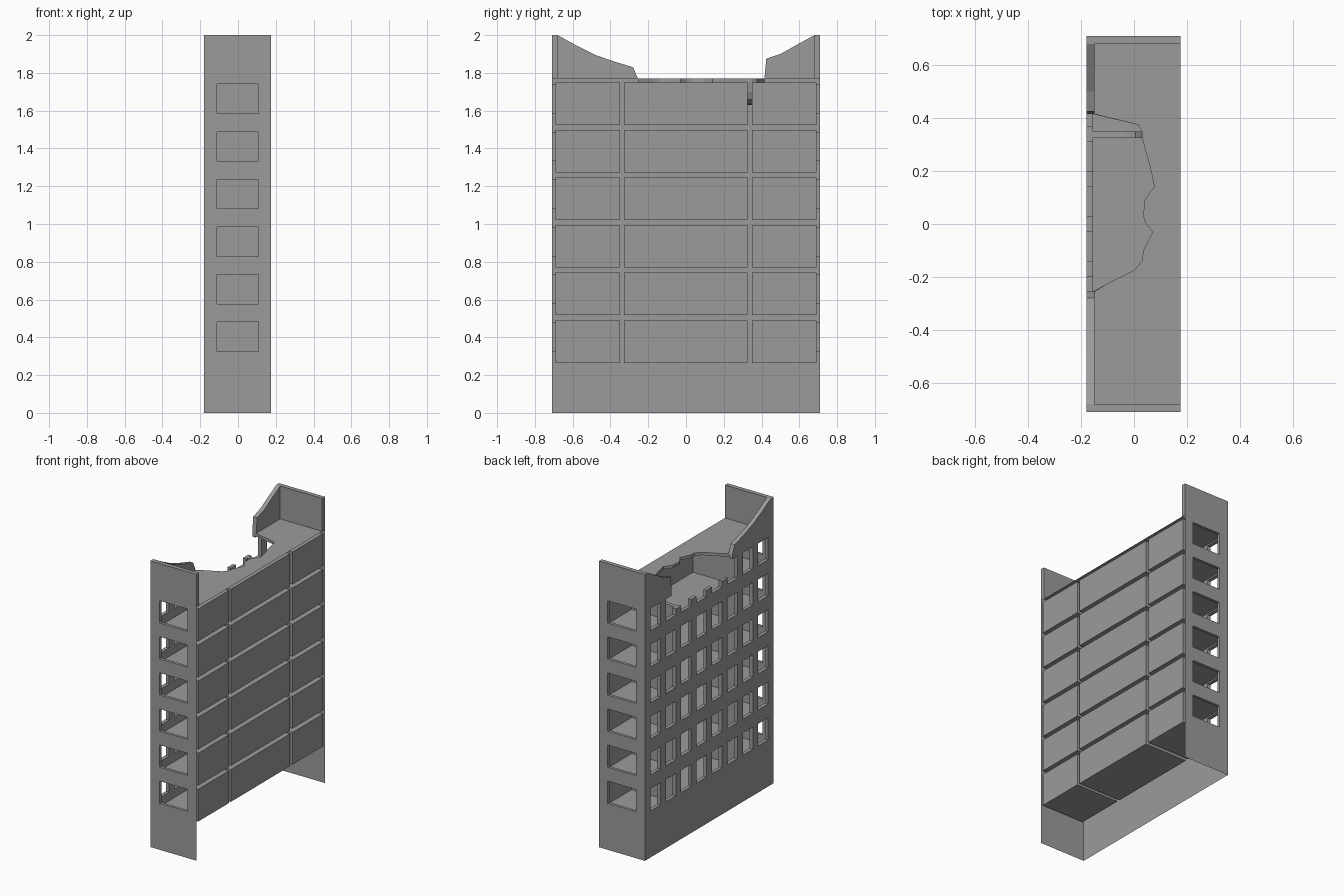
import bpy, bmesh

cube = bpy.data.objects.get("Cube")
if cube:
    bpy.data.objects.remove(cube)

concrete = bpy.data.materials.new("concrete_grey")
concrete.use_nodes = True
GREY = (0.33, 0.33, 0.33, 1)
concrete.diffuse_color = GREY
concrete.node_tree.nodes["Principled BSDF"].inputs["Base Color"].default_value = GREY

# Overall layout
X0, X1, Y1 = -0.18, 0.175, 0.71        # outer planes
XR, XP = -0.155, -0.15                 # room side and parapet side of the facade
ROOF, CEILING, JAG = 1.77, 1.75, 1.63
BREAK = (-0.255, 0.415)                # collapsed stretch of the facade
PITCH, FLOORS = 0.252, 6
COLUMNS = [0.085 + 0.17 * i for i in range(-4, 4)]
BAYS = [(-0.69, -0.35), (-0.328, 0.325), (0.35, 0.69)]
PROFILE = [(-0.71, 2), (-0.68, 2), (-0.58, 1.945), (-0.48, 1.895), (-0.38, 1.86),
           (-0.28, 1.83), (-0.255, ROOF), (0.415, ROOF), (0.425, 1.875),
           (0.5, 1.9), (0.58, 1.945), (0.68, 2), (0.71, 2)]
HOLE = [(-0.1, -0.225), (-0.04, -0.195), (0, -0.175), (0.03, -0.14), (0.035, -0.1),
        (0.055, -0.06), (0.07, -0.03), (0.045, 0), (0.035, 0.03), (0.04, 0.09),
        (0.06, 0.12), (0.077, 0.14), (0.06, 0.22), (0.045, 0.27), (0.03, 0.325),
        (0.03, 0.35), (0.015, 0.375)]

sills = [0.325 + PITCH * k for k in range(FLOORS)]
heads = [s + 0.155 for s in sills]
ys = sorted({round(c + d, 4) for c in COLUMNS for d in (-0.055, 0.055)}
            | {p[0] for p in PROFILE})
xs = [X0, -0.11, 0.108, X1]
zs = sorted({round(z, 4) for z in sills + heads})


def top(y):
    for (a, za), (b, zb) in zip(PROFILE, PROFILE[1:]):
        if a <= y <= b:
            return za + (zb - za) * (y - a) / (b - a)
    return ROOF


def in_row(z):
    return any(s < z < h for s, h in zip(sills, heads))


def facade_solid(y, z):
    if BREAK[0] < y < BREAK[1] and z > JAG:
        return False
    return not (in_row(z) and any(abs(y - c) < 0.055 for c in COLUMNS))


def end_solid(x, z):
    return not (in_row(z) and xs[1] < x < xs[2])


def face(bm, pts):
    bm.faces.new([bm.verts.new(p) for p in pts])


def sheet(bm, place, us, vs, keep):
    """Gridded wall that leaves out the cells where keep is false."""
    for a, b in zip(us, us[1:]):
        for c, d in zip(vs, vs[1:]):
            if keep((a + b) / 2, (c + d) / 2):
                face(bm, [place(a, c), place(b, c), place(b, d), place(a, d)])
    weld(bm)


def weld(bm):
    bmesh.ops.remove_doubles(bm, verts=bm.verts[:], dist=1e-4)
    bmesh.ops.dissolve_degenerate(bm, edges=bm.edges[:], dist=1e-5)


def thicken(bm, wanted, move):
    """Draw the chosen open edges inward to give reveals and broken rims."""
    rim = [e for e in bm.edges
           if e.is_boundary and wanted(e.verts[0].co, e.verts[1].co)]
    new = bmesh.ops.extrude_edge_only(bm, edges=rim)["geom"]
    for v in new:
        if isinstance(v, bmesh.types.BMVert):
            move(v.co)


def finish(bm, name):
    weld(bm)
    bmesh.ops.recalc_face_normals(bm, faces=bm.faces[:])
    mesh = bpy.data.meshes.new(name)
    bm.to_mesh(mesh)
    bm.free()
    mesh.materials.append(concrete)
    bpy.context.collection.objects.link(bpy.data.objects.new(name, mesh))


def inside(values, lo, hi):
    return [lo] + [v for v in values if lo + 1e-3 < v < hi - 1e-3] + [hi]


# Windowed facade with its collapsed parapet
def facade_point(x):
    return lambda y, z: (x, y, top(y) if z == 2 else z)


def facade_rim(a, b):
    if max(a.z, b.z) < 1e-3:
        return False
    return not (abs(a.y) > 0.679 and abs(b.y) > 0.679)


def facade_move(co):
    co.x = XP if co.z > 1.76 else XR


bm = bmesh.new()
sheet(bm, facade_point(X0), ys, sorted([0] + zs + [JAG, ROOF, 2]), facade_solid)
thicken(bm, facade_rim, facade_move)
sheet(bm, facade_point(XP), ys, [ROOF, 2],
      lambda y, z: facade_solid(y, z) and abs(y) < 0.68)
finish(bm, "facade_wall")

# End walls with one window per floor
def end_rim(a, b):
    if min(a.z, b.z) > 1.76:
        return min(a.x, b.x) > X0 + 1e-3 or abs(a.x - b.x) > 1e-3
    return min(a.z, b.z) > 1e-3 and not (abs(a.x - b.x) < 1e-4 and
                                         (a.x < X0 + 1e-3 or a.x > X1 - 1e-3))


for side, name in ((-1, "front_end_wall"), (1, "back_end_wall")):
    def end_move(co):
        co.y = side * (0.68 if co.z > 1.76 else 0.69)

    bm = bmesh.new()
    sheet(bm, lambda x, z: (x, side * Y1, z), xs, [0] + zs + [ROOF, 2], end_solid)
    thicken(bm, end_rim, end_move)
    face(bm, [(x, side * 0.68, z) for x, z in
              ((XP, ROOF), (X1, ROOF), (X1, 2), (XP, 2))])
    finish(bm, name)

# Rooms: thin shells with gaps between them
CRACK = [(0.03, CEILING), (0.022, 1.7), (0.005, 1.66), (-0.03, 1.64), (XR, JAG)]
for k in range(FLOORS):
    z0, z1 = 0.265 + PITCH * k, 0.49 + PITCH * k
    broken = k == FLOORS - 1
    for n, (y0, y1) in enumerate(BAYS):
        bm = bmesh.new()
        levels = inside(sorted(zs + [JAG]), z0, z1)
        sheet(bm, lambda y, z: (XR, y, z), inside(ys, y0, y1), levels, facade_solid)
        face(bm, [(X1, y0, z0), (X1, y1, z0), (X1, y1, z1), (X1, y0, z1)])
        face(bm, [(XR, y0, z0), (X1, y0, z0), (X1, y1, z0), (XR, y1, z0)])
        for y in (y0, y1):
            if abs(y) > 0.6:
                sheet(bm, lambda x, z: (x, y, z), [XR] + xs[1:], levels, end_solid)
            elif broken and y > 0:
                face(bm, [(x, y, z) for x, z in
                          [(XR, z0), (X1, z0), (X1, z1)] + CRACK])
            else:
                face(bm, [(XR, y, z0), (X1, y, z0), (X1, y, z1), (XR, y, z1)])
        # Ceiling, torn open on the top floor
        outline = [(XR, y0), (X1, y0), (X1, y1), (XR, y1)]
        if broken and n == 1:
            torn = [p for p in HOLE if p[1] <= y1]
            outline = outline[:3] + torn[::-1] + [(XR, BREAK[0])]
        elif broken and n == 2:
            torn = [p for p in HOLE if p[1] >= y0]
            outline = torn[:1] + outline[1:] + [(XR, BREAK[1])] + torn[:0:-1]
        face(bm, [(x, y, z1) for x, y in outline])
        finish(bm, f"room_floor_{k + 1}_bay_{n + 1}")

# Roof slab with the collapsed hole and its ragged rim
bm = bmesh.new()
rim = [(XP, BREAK[0])] + HOLE + [(XP, BREAK[1])]
face(bm, [(x, y, ROOF) for x, y in
          [(XP, 0.68), (X1, 0.68), (X1, -0.68), (XP, -0.68)] + rim])
for a, b in zip(rim, rim[1:]):
    face(bm, [(*a, CEILING), (*b, CEILING), (*b, ROOF), (*a, ROOF)])
finish(bm, "roof")

# Broken top of the partition
bm = bmesh.new()
crest = [(0.03, ROOF)] + CRACK
for (xa, za), (xb, zb) in zip(crest, crest[1:]):
    face(bm, [(xa, 0.325, za), (xa, 0.35, za), (xb, 0.35, zb), (xb, 0.325, zb)])
finish(bm, "partition_crest")
